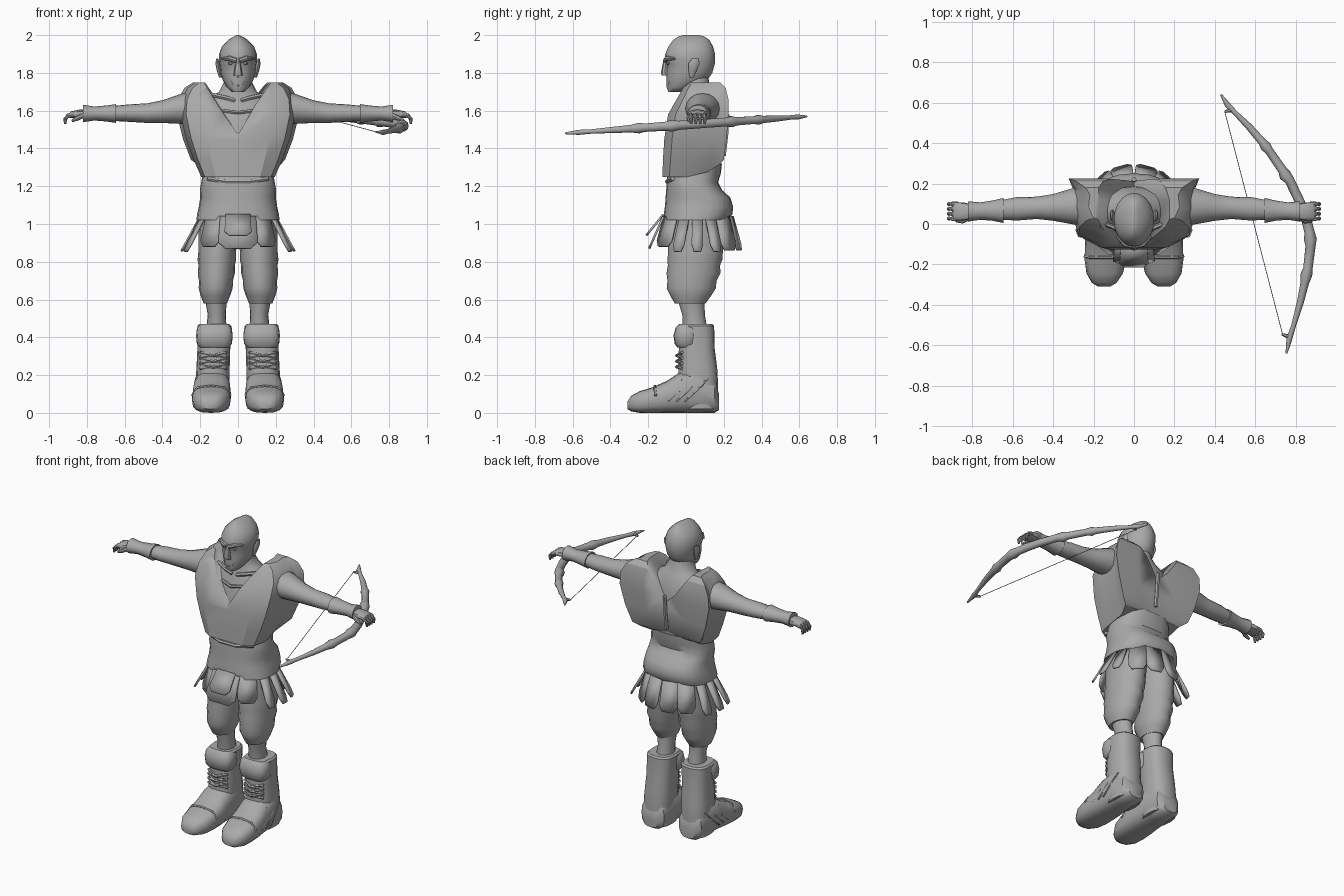
import bpy, bmesh, math
from mathutils import Vector

mat = bpy.data.materials.new("plain_grey")
mat.diffuse_color = (0.4, 0.4, 0.4, 1)


def finish(name, bm, mirror=False, angle=40):
    bmesh.ops.recalc_face_normals(bm, faces=bm.faces[:])
    me = bpy.data.meshes.new(name)
    bm.to_mesh(me)
    bm.free()
    me.materials.append(mat)
    ob = bpy.data.objects.new(name, me)
    bpy.context.collection.objects.link(ob)
    bpy.ops.object.select_all(action='DESELECT')
    ob.select_set(True)
    bpy.context.view_layer.objects.active = ob
    bpy.ops.object.shade_smooth_by_angle(angle=math.radians(angle))
    if mirror:
        m = ob.modifiers.new("mirror", 'MIRROR')
        m.use_mirror_merge = False
    return ob


def skin(bm, loops):
    rows = [[bm.verts.new(p) for p in lp] for lp in loops]
    n = len(rows[0])
    for r, s in zip(rows, rows[1:]):
        for i in range(n):
            bm.faces.new((r[i], r[(i + 1) % n], s[(i + 1) % n], s[i]))
    bm.faces.new(rows[0][::-1])
    bm.faces.new(rows[-1])


def loft(name, rings, axis='z', n=16, p=2.0, shape=None, mirror=False, angle=40):
    """rings: (position on axis, centre a, centre b, radius a, radius b)"""
    if not shape:
        shape = []
        for i in range(n):
            c, s = math.cos(math.tau * i / n), math.sin(math.tau * i / n)
            shape.append((math.copysign(abs(c) ** (2 / p), c), math.copysign(abs(s) ** (2 / p), s)))
    place = {'x': lambda t, a, b: (t, a, b), 'y': lambda t, a, b: (a, t, b),
             'z': lambda t, a, b: (a, b, t)}[axis]
    bm = bmesh.new()
    skin(bm, [[place(t, a + u * ra, b + v * rb) for u, v in shape] for t, a, b, ra, rb in rings])
    return finish(name, bm, mirror, angle)


def tube(name, pts, radii, n=8, mirror=False):
    pts = [Vector(p) for p in pts]
    if not isinstance(radii, (list, tuple)):
        radii = [radii] * len(pts)
    loops = []
    for i, p in enumerate(pts):
        t = (pts[min(i + 1, len(pts) - 1)] - pts[max(i - 1, 0)]).normalized()
        ref = Vector((0, 0, 1)) if abs(t.z) < 0.9 else Vector((0, 1, 0))
        a = t.cross(ref).normalized()
        b = t.cross(a)
        loops.append([p + radii[i] * (a * math.cos(math.tau * k / n) + b * math.sin(math.tau * k / n))
                      for k in range(n)])
    bm = bmesh.new()
    skin(bm, loops)
    return finish(name, bm, mirror)


def flap(name, deg, w, length, flare, top=1.04):
    a = math.radians(deg)
    d, t = Vector((math.cos(a), math.sin(a), 0)), Vector((-math.sin(a), math.cos(a), 0))
    base = Vector((0.2 * d.x, 0.06 + 0.18 * d.y, top))
    bm = bmesh.new()
    outline = [(-.5, 0), (.5, 0), (.55, .8), (.35, 1), (-.35, 1), (-.55, .8)]
    bm.faces.new([bm.verts.new(base + t * u * w + d * flare * v - Vector((0, 0, length * v)))
                  for u, v in outline])
    ob = finish(name, bm)
    s = ob.modifiers.new("thickness", 'SOLIDIFY')
    s.thickness, s.offset = 0.012, 0


# head
loft("head", [(1.70, 0, -.055, .035, .038), (1.725, 0, -.025, .06, .078), (1.76, 0, .005, .08, .107),
              (1.80, 0, .017, .092, .122), (1.845, 0, .025, .097, .127), (1.865, 0, .02, .1, .134),
              (1.90, 0, .022, .1, .132), (1.94, 0, .025, .085, .118), (1.975, 0, .028, .052, .095),
              (1.993, 0, .028, .022, .068), (2.0, 0, .028, .006, .04)], n=20, angle=60)
loft("nose", [(1.785, 0, -.108, .024, .02), (1.805, 0, -.112, .022, .02),
              (1.865, 0, -.105, .011, .015)], n=8)
tube("brow", [(.008, -.108, 1.865), (.045, -.1, 1.877), (.085, -.06, 1.875)], [.014, .014, .006], mirror=True)
tube("eye", [(.03, -.098, 1.85), (.04, -.096, 1.851), (.052, -.09, 1.85)], [.004, .009, .004], mirror=True)
tube("lips", [(.032 * math.cos(k * math.tau / 12), -.097 + .012 * abs(math.cos(k * math.tau / 12)),
               1.755 + .024 * math.sin(k * math.tau / 12)) for k in range(13)], .008, 6)
loft("ear", [(1.775, .092, .03, .008, .01), (1.81, .1, .035, .012, .022), (1.85, .108, .042, .012, .03),
             (1.875, .11, .05, .005, .018)], n=8, mirror=True)

# body under the vest
loft("chest", [(1.25, 0, .05, .17, .13), (1.45, 0, .05, .2, .14), (1.58, 0, .06, .21, .125),
               (1.66, 0, .065, .17, .1), (1.70, 0, .06, .1, .085), (1.75, 0, .045, .075, .078),
               (1.80, 0, .045, .07, .07)], n=20)
tube("collarbone", [(.015, -.035, 1.655), (.07, -.03, 1.67), (.14, .0, 1.685)], .012, 6, mirror=True)
tube("chest_crease", [(-.08, -.05, 1.60), (0, -.075, 1.59), (.08, -.05, 1.60)], .01, 6)

# angular vest with a neck opening cut through it
half = [(0, -1), (.6, -1), (.9, -.75), (1, -.1), (.97, .6), (1.06, 1), (.5, 1)]
section = half + [(0, .93)] + [(-x, y) for x, y in half[:0:-1]]
vest = loft("vest", [(z, 0, (f + b) / 2, r, (b - f) / 2) for z, r, f, b in
                     [(1.25, .195, -.125, .17), (1.34, .235, -.122, .2), (1.45, .275, -.115, .215),
                      (1.58, .305, -.095, .225), (1.66, .30, -.05, .225), (1.72, .268, -.015, .21),
                      (1.75, .225, .01, .18)]], shape=section, angle=28)
for v in vest.data.vertices:
    if v.co.z < 1.26:
        v.co.z += max(0, v.co.y - .07) * .6
bm = bmesh.new()
skin(bm, [[(-.21, y, 1.8), (.21, y, 1.8), (0, y, low)] for y, low in ((-.3, 1.45), (.12, 1.5), (.4, 1.62))])
cutter = finish("neck_cutter", bm)
cutter.hide_render = True
cut = vest.modifiers.new("neck", 'BOOLEAN')
cut.operation, cut.object, cut.solver = 'DIFFERENCE', cutter, 'EXACT'
bpy.context.view_layer.objects.active = vest
bpy.ops.object.modifier_apply(modifier="neck")
bpy.data.objects.remove(cutter)
tube("back_seam", [(0, .2, 1.36), (0, .213, 1.47), (0, .22, 1.58)], .012, 6)

# waist wrap with a roll at the back
loft("waist_wrap", [(z, 0, (f + b) / 2, r, (b - f) / 2) for z, r, f, b in
                    [(1.32, .175, -.08, .19), (1.27, .185, -.1, .185), (1.22, .195, -.102, .17),
                     (1.18, .202, -.105, .19), (1.14, .2, -.108, .235), (1.09, .208, -.112, .25),
                     (1.05, .217, -.118, .245), (1.02, .22, -.118, .22)]], n=24, p=2.5)
tube("waist_fold", [(-.16, -.07, 1.24), (-.06, -.1, 1.225), (.06, -.1, 1.225), (.16, -.07, 1.24)], .012, 6)

# hanging skirt flaps
flap("front_flap", -90, .19, .17, .075)
flap("front_inner_flap", -90, .13, .11, .09, 1.05)
for i, deg in enumerate((-128, -52)):
    flap(f"front_side_flap_{i}", deg, .11, .16, .05)
for side in (0, 180):
    for i, off in enumerate((-22, 0, 22)):
        flap(f"side_strap_{side}_{i}", side + off, .055, .185, .1)
for i, deg in enumerate((48, 75, 105, 132)):
    flap(f"back_flap_{i}", deg, .1, .18, .05)

# trousers and shins
loft("trouser_leg", [(1.06, .1, .06, .1, .14), (.95, .107, .055, .103, .147), (.85, .11, .05, .1, .145),
                     (.81, .112, .047, .102, .145), (.78, .113, .042, .096, .138),
                     (.74, .115, .04, .098, .143), (.70, .117, .032, .09, .13),
                     (.66, .118, .028, .09, .13), (.62, .12, .025, .078, .108),
                     (.58, .12, .022, .062, .082)], mirror=True)
loft("shin", [(.66, .118, .025, .06, .075), (.58, .116, .03, .055, .068), (.52, .112, .04, .048, .06),
              (.43, .115, .05, .055, .065)], mirror=True)

# boots
loft("boot_shaft", [(.02, .135, .07, .085, .1), (.15, .135, .065, .09, .105), (.24, .132, .062, .088, .103),
                    (.34, .128, .057, .087, .095), (.46, .125, .055, .09, .094),
                    (.47, .125, .055, .08, .085)], p=2.6, mirror=True)
loft("boot_foot", [(y, cx, h / 2 + b / 2, w, (h - b) / 2) for y, cx, w, b, h in
                   [(.175, .135, .05, .015, .1), (.15, .135, .082, 0, .17), (.06, .137, .096, 0, .24),
                    (-.04, .138, .1, 0, .21), (-.1, .14, .103, 0, .17), (-.18, .142, .102, 0, .135),
                    (-.245, .145, .09, 0, .115), (-.29, .147, .062, .008, .09),
                    (-.31, .148, .03, .02, .06)]], axis='y', p=2.8, mirror=True)
loft("boot_cuff", [(.345, .125, .0, .075, .045), (.365, .125, .0, .093, .06), (.41, .125, .0, .097, .066),
                   (.45, .125, .005, .092, .06), (.47, .125, .01, .075, .045)], p=3, mirror=True)
for i, z in enumerate((.235, .265, .295)):
    tube(f"lace_a_{i}", [(.06, -.02, z), (.13, -.05, z + .008), (.2, -.02, z + .025)], .008, 6, mirror=True)
    tube(f"lace_b_{i}", [(.06, -.02, z + .025), (.13, -.05, z + .008), (.2, -.02, z)], .008, 6, mirror=True)
tube("toe_strap", [(.04, -.16, .09), (.07, -.165, .132), (.142, -.165, .142), (.215, -.165, .132),
                   (.243, -.16, .09)], .008, 6, mirror=True)
for i in range(4):
    y = -.14 + i * .045
    tube(f"boot_slash_{i}", [(.236, y, .06), (.232, y + .06, .115), (.218, y + .12, .18)], .006, 6, mirror=True)

# arms, bracers and hands
loft("arm", [(.18, .09, 1.615, .1, .09), (.3, .088, 1.61, .09, .08), (.4, .082, 1.595, .066, .06),
             (.48, .08, 1.587, .055, .052), (.58, .075, 1.587, .058, .046), (.68, .068, 1.585, .045, .038),
             (.80, .062, 1.585, .034, .03)], axis='x', mirror=True)
loft("bracer", [(.645, .067, 1.585, .062, .05), (.7, .066, 1.585, .05, .042), (.76, .064, 1.585, .043, .037),
                (.82, .062, 1.585, .05, .046)], axis='x', n=12, mirror=True)
loft("palm", [(.79, .062, 1.583, .032, .024), (.84, .062, 1.583, .044, .022), (.885, .062, 1.578, .046, .018),
              (.895, .062, 1.575, .04, .012)], axis='x', n=12, p=2.6, mirror=True)
for i in range(4):
    y = .027 + i * .024
    tube(f"finger_{i}", [(.87, y, 1.58), (.9, y, 1.573), (.915, y, 1.555), (.915, y, 1.53)],
         [.012, .012, .011, .006], mirror=True)
tube("thumb", [(.82, .03, 1.575), (.85, .015, 1.56), (.88, .015, 1.545)], [.014, .013, .007], mirror=True)

# bow held in one hand, slightly tilted
limb = [(.43, .64, .005), (.462, .59, .014), (.50, .55, .012), (.57, .48, .017), (.635, .405, .02),
        (.65, .385, .027), (.67, .36, .021), (.735, .265, .023), (.748, .24, .031), (.77, .215, .024),
        (.82, .11, .024), (.85, .03, .025), (.868, -.04, .025), (.872, -.075, .032), (.873, -.11, .025),
        (.86, -.22, .023), (.853, -.25, .029), (.845, -.29, .021), (.822, -.39, .017), (.79, -.5, .012),
        (.768, -.57, .014), (.754, -.64, .005)]


def tilt(x, y):
    return (x, y, 1.525 + .07 * y)


tube("bow", [tilt(x, y) for x, y, r in limb], [r for x, y, r in limb], 10)
tube("bow_string", [tilt(.448, .56), tilt(.735, -.545)], .002, 5)
tube("bow_hook_back", [tilt(.485, .565), tilt(.448, .555)], [.012, .006], 6)
tube("bow_hook_front", [tilt(.775, -.56), tilt(.73, -.545)], [.012, .006], 6)
